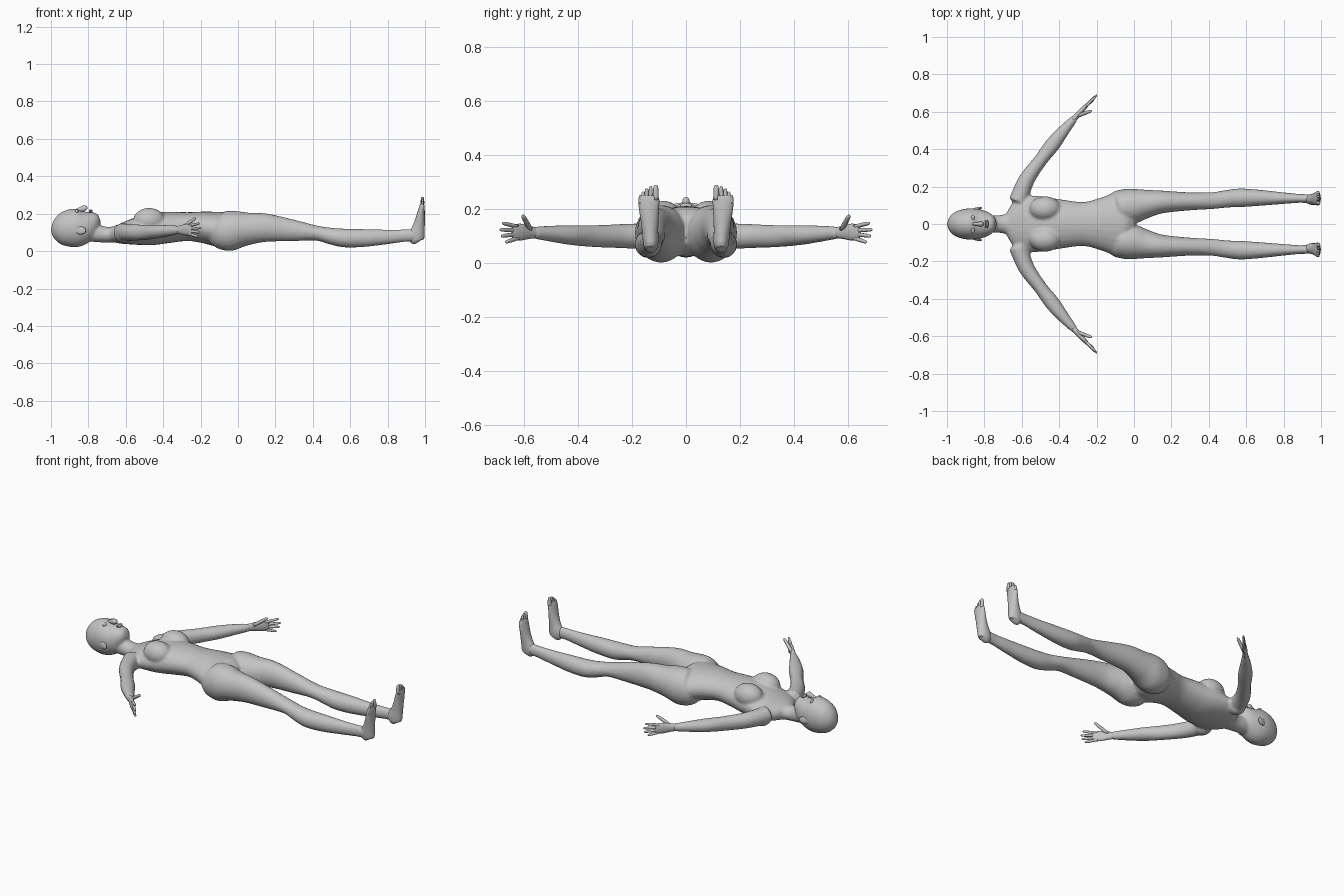
import bpy, bmesh, math
from mathutils import Vector, Matrix

skin = bpy.data.materials.new("grey_skin")
skin.diffuse_color = (0.55, 0.55, 0.55, 1)
X, Z = Vector((1, 0, 0)), Vector((0, 0, 1))


def smooth_rows(rows, steps):
    """Catmull-Rom interpolation of section rows."""
    out = []
    for i in range(len(rows) - 1):
        p = [Vector(rows[max(0, min(len(rows) - 1, i + k))]) for k in (-1, 0, 1, 2)]
        for s in range(steps):
            t = s / steps
            out.append(0.5 * (2 * p[1] + (p[2] - p[0]) * t
                              + (2 * p[0] - 5 * p[1] + 4 * p[2] - p[3]) * t ** 2
                              + (3 * p[1] - p[0] - 3 * p[2] + p[3]) * t ** 3))
    return out + [Vector(rows[-1])]


def loft(bm, rows, up=Z, steps=4, n=24):
    """Elliptical sections: x, y, z, half width, half height."""
    rows = smooth_rows(rows, steps)
    rings = []
    for i, r in enumerate(rows):
        a, b = rows[max(0, i - 1)], rows[min(len(rows) - 1, i + 1)]
        tan = (Vector(b[:3]) - Vector(a[:3])).normalized()
        side = tan.cross(up).normalized()
        top = side.cross(tan)
        w, h = max(r[3], 0.001), max(r[4], 0.001)
        rings.append([bm.verts.new(Vector(r[:3])
                      + side * w * math.cos(k * math.tau / n)
                      + top * h * math.sin(k * math.tau / n)) for k in range(n)])
    for a, b in zip(rings, rings[1:]):
        for k in range(n):
            bm.faces.new((a[k], a[(k + 1) % n], b[(k + 1) % n], b[k]))
    bm.faces.new(rings[0][::-1])
    bm.faces.new(rings[-1])


def ball(bm, center, radii, yaw=0):
    m = Matrix.Translation(center) @ Matrix.Rotation(yaw, 4, 'Z') @ Matrix.Diagonal((*radii, 1))
    bmesh.ops.create_uvsphere(bm, u_segments=24, v_segments=16, radius=1, matrix=m)


def finish(bm, name):
    bmesh.ops.recalc_face_normals(bm, faces=bm.faces)
    for f in bm.faces:
        f.smooth = True
    me = bpy.data.meshes.new(name)
    bm.to_mesh(me)
    bm.free()
    me.materials.append(skin)
    ob = bpy.data.objects.new(name, me)
    bpy.context.collection.objects.link(ob)
    return ob


def mirrored(rows, s):
    return [(r[0], r[1] * s, *r[2:]) for r in rows]


def finger(bm, a, b, r, s, up=Z):
    """Slim tapered digit with a rounded tip."""
    a, b = Vector(a), Vector(b)
    rows = [(*a.lerp(b, t), r * k, r * k)
            for t, k in ((0, 1), (0.5, 0.95), (0.85, 0.8), (0.96, 0.5), (1, 0.1))]
    loft(bm, mirrored(rows, s), up, 2, 10)


# Body: head, neck, torso, limbs fused into one skin
body = bmesh.new()
loft(body, [(x, 0, z, w, h) for x, z, w, h in (      # head
    (-1, .115, .006, .01), (-.985, .115, .04, .048), (-.95, .117, .068, .083),
    (-.9, .122, .082, .101), (-.86, .126, .083, .103), (-.82, .136, .077, .09),
    (-.79, .152, .066, .07), (-.76, .17, .048, .043), (-.742, .178, .025, .022))])
loft(body, [(x, 0, z, w, h) for x, z, w, h in (      # neck
    (-.86, .105, .045, .045), (-.76, .095, .047, .047),
    (-.7, .088, .05, .042), (-.6, .09, .08, .045))])
loft(body, [(x, 0, z, w, h) for x, z, w, h in (      # torso
    (-.685, .088, .05, .035), (-.655, .09, .105, .046), (-.61, .095, .145, .058),
    (-.55, .105, .152, .072), (-.47, .115, .145, .084), (-.38, .126, .13, .084),
    (-.27, .131, .118, .077), (-.18, .127, .14, .085), (-.1, .117, .165, .093),
    (-.04, .122, .135, .085), (.005, .125, .05, .05))])
for s in (1, -1):
    ball(body, (-.475, .082 * s, .165), (.085, .066, .066))                    # breast
    ball(body, (-.61, .145 * s, .095), (.05, .05, .052))                       # shoulder
    loft(body, mirrored([                                                      # leg
        (-.14, .075, .12, .04, .05), (-.1, .085, .107, .085, .092),
        (-.05, .092, .108, .094, .107), (0, .097, .115, .093, .1),
        (.06, .107, .12, .078, .086), (.15, .118, .125, .061, .076),
        (.3, .121, .11, .048, .057), (.42, .125, .096, .045, .04),
        (.5, .135, .08, .047, .045), (.57, .14, .07, .05, .05),
        (.67, .14, .07, .043, .048), (.8, .138, .076, .031, .039),
        (.88, .137, .082, .024, .034), (.955, .135, .086, .024, .034)], s))
    loft(body, mirrored([                                                      # arm
        (-.62, .12, .1, .05, .05), (-.575, .235, .1, .043, .045),
        (-.5, .34, .1, .036, .041), (-.435, .425, .104, .04, .037),
        (-.375, .5, .109, .031, .03), (-.315, .568, .113, .018, .022)], s))
body = finish(body, "body")
rm = body.modifiers.new("fuse", 'REMESH')
rm.mode, rm.voxel_size, rm.use_smooth_shade = 'VOXEL', 0.008, True
sm = body.modifiers.new("soften", 'SMOOTH')
sm.factor, sm.iterations = 0.5, 4

# Nose and lips
face = bmesh.new()
loft(face, [(-.87, 0, .215, .006, .008), (-.84, 0, .224, .009, .013),
            (-.818, 0, .228, .014, .017), (-.808, 0, .222, .009, .006)], n=12)
finish(face, "nose")
lips = bmesh.new()
for x in (-.792, -.783):
    ball(lips, (x, 0, .214), (.006, .022, .009))
finish(lips, "lips")

for s, side in ((1, "left"), (-1, "right")):
    # Eye and ear
    bm = bmesh.new()
    ball(bm, (-.862, .033 * s, .212), (.009, .017, .01))
    finish(bm, side + "_eye")
    bm = bmesh.new()
    ball(bm, (-.842, .08 * s, .11), (.03, .009, .021), .25 * s)
    finish(bm, side + "_ear")

    # Hand: upright palm, four fingers, thumb
    bm = bmesh.new()
    loft(bm, mirrored([(-.325, .557, .113, .016, .02), (-.3, .585, .114, .014, .025),
                       (-.275, .612, .115, .013, .031), (-.25, .638, .114, .009, .029),
                       (-.245, .643, .114, .005, .02)], s))
    for a, b in (((-.262, .625, .135), (-.205, .682, .149)),
                 ((-.258, .63, .121), (-.198, .691, .124)),
                 ((-.26, .628, .107), (-.202, .686, .1)),
                 ((-.268, .62, .094), (-.212, .67, .077))):
        finger(bm, a, b, .008, s)
    finger(bm, (-.3, .578, .125), (-.226, .606, .178), .01, s)
    finish(bm, side + "_hand")

    # Foot standing upright, toes pointing up
    bm = bmesh.new()
    loft(bm, mirrored([
        (.96, .13, .046, .01, .014), (.956, .13, .056, .024, .036),
        (.955, .131, .085, .029, .043), (.964, .133, .12, .03, .035),
        (.972, .135, .16, .033, .027), (.978, .137, .2, .037, .021),
        (.983, .138, .235, .039, .015), (.985, .138, .252, .033, .01)], s), X)
    for y, z0, z1, r in ((.112, .235, .29, .011), (.131, .24, .286, .008),
                         (.146, .237, .277, .008), (.159, .23, .265, .0075),
                         (.169, .222, .252, .007)):
        finger(bm, (.985, y, z0), (.987, y, z1), r, s, X)
    finish(bm, side + "_foot")
